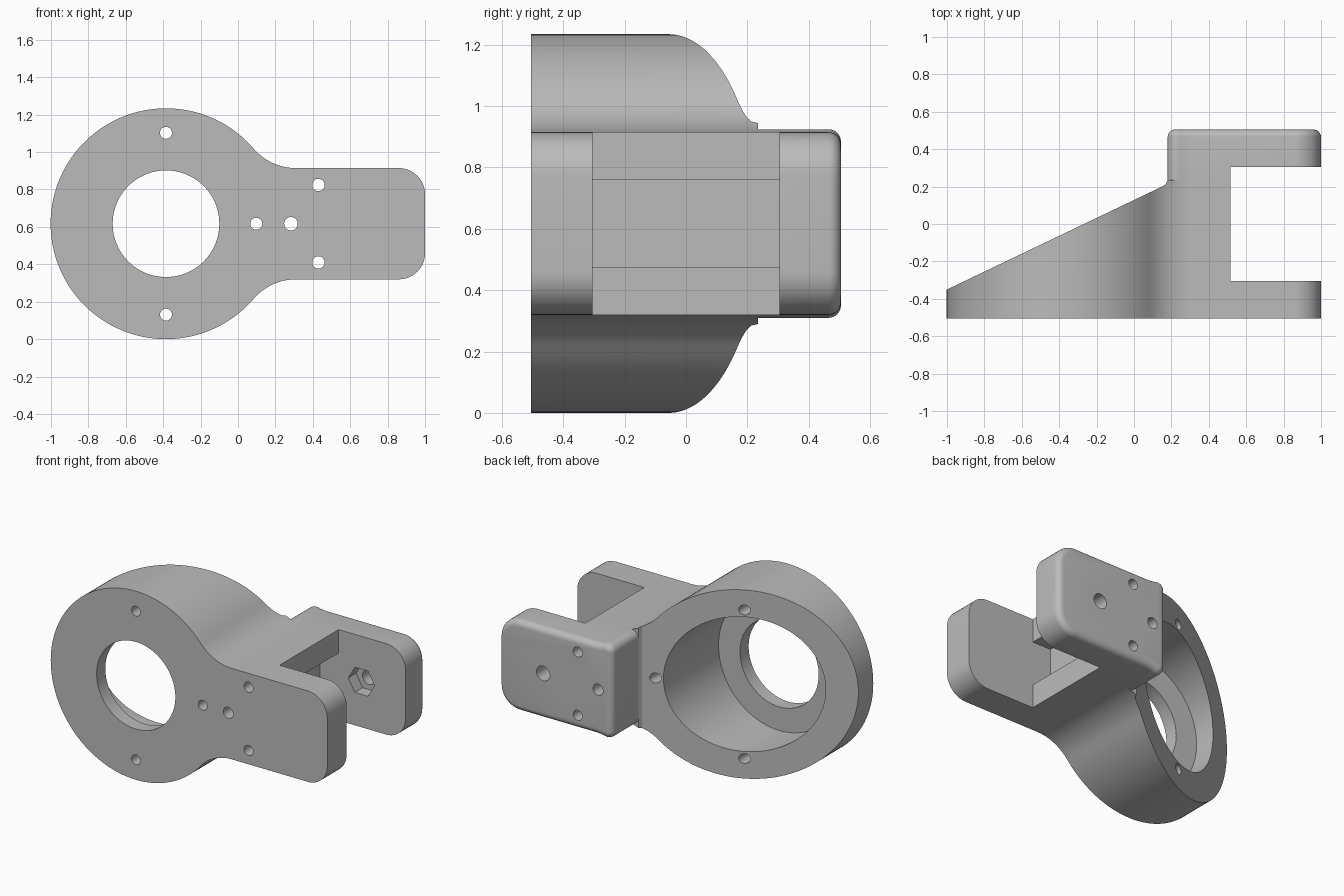
import bpy, bmesh
from math import sin, cos, pi, radians, atan2, acos, hypot

if "Cube" in bpy.data.objects:
    bpy.data.objects.remove(bpy.data.objects["Cube"])

grey = bpy.data.materials.new("plain_grey")
grey.use_nodes = True
colour = (0.5, 0.5, 0.5, 1)
grey.diffuse_color = colour
grey.node_tree.nodes["Principled BSDF"].inputs["Base Color"].default_value = colour

# Main dimensions
RING_X, MID_Z, RING_R = -0.385, 0.617, 0.617
ARM_H, CORNER, FILLET_X = 0.2975, 0.14, 0.31
FRONT, BACK, SEAM = -0.505, 0.505, 0.235
BLOCK_X, ROUND = 0.18, 0.04


def arc(cx, cz, r, start, end, n):
    return [(cx + r * cos(start + (end - start) * i / n),
             cz + r * sin(start + (end - start) * i / n)) for i in range(n + 1)]


def mirrored(half):
    """Close an upper half outline by reflecting it below the middle line."""
    lower = [(x, -z) for x, z in reversed(half) if z > 1e-5]
    return [(x, z + MID_Z) for x, z in half + lower]


def inset(outline, d):
    """Move every edge of a counter-clockwise outline inwards by d."""
    result = []
    for i, (x, z) in enumerate(outline):
        px, pz = outline[i - 1]
        qx, qz = outline[(i + 1) % len(outline)]
        a, b = hypot(x - px, z - pz), hypot(qx - x, qz - z)
        n1 = (-(z - pz) / a, (x - px) / a)
        n2 = (-(qz - z) / b, (qx - x) / b)
        k = d / (1 + n1[0] * n2[0] + n1[1] * n2[1])
        result.append((x + k * (n1[0] + n2[0]), z + k * (n1[1] + n2[1])))
    return result


def loft(name, loops):
    """Skin a stack of equal vertex loops and cap both ends."""
    bm = bmesh.new()
    rows = [[bm.verts.new(p) for p in loop] for loop in loops]
    for low, high in zip(rows, rows[1:]):
        for i in range(len(low)):
            bm.faces.new((low[i - 1], low[i], high[i], high[i - 1]))
    bm.faces.new(rows[0])
    bm.faces.new(rows[-1])
    bmesh.ops.recalc_face_normals(bm, faces=bm.faces)
    mesh = bpy.data.meshes.new(name)
    bm.to_mesh(mesh)
    bm.free()
    mesh.materials.append(grey)
    obj = bpy.data.objects.new(name, mesh)
    bpy.context.collection.objects.link(obj)
    return obj


def along_y(name, outline, *levels):
    return loft(name, [[(x, y, z) for x, z in outline] for y in levels])


def hole(name, x, z, r, y0=-0.8, y1=0.8, sides=32):
    return along_y(name, arc(x, z, r, 0, 2 * pi, sides)[:-1], y0, y1)


def box(name, x0, x1, y0, y1, z0, z1):
    return along_y(name, [(x0, z0), (x1, z0), (x1, z1), (x0, z1)], y0, y1)


# Shared curves of the arm outline
dx = FILLET_X - RING_X
fillet_r = (dx**2 + ARM_H**2 - RING_R**2) / (2 * (RING_R - ARM_H))
fillet_z = ARM_H + fillet_r
touch = atan2(fillet_z, dx)
arm_corner = arc(1 - CORNER, ARM_H - CORNER, CORNER, 0, pi / 2, 12)

# Ring and arm in one extruded outline
ring_outline = mirrored(arm_corner
                        + arc(FILLET_X, fillet_z, fillet_r, 1.5 * pi, pi + touch, 14)
                        + arc(RING_X, 0, RING_R, touch, pi, 48)[1:])
ring_arm = along_y("ring_and_arm", ring_outline, FRONT, SEAM)

# Back block with rounded rear edges
edge_x = 0.24
lean = acos((FILLET_X - edge_x) / fillet_r)
edge_z = fillet_z - fillet_r * sin(lean)
small_r = (edge_x - BLOCK_X) / (1 + cos(lean))
block_outline = mirrored(arm_corner
                         + arc(FILLET_X, fillet_z, fillet_r, 1.5 * pi, pi + lean, 4)
                         + arc(edge_x - small_r * cos(lean), edge_z - small_r * sin(lean),
                               small_r, lean, pi, 8)[1:])
loops = [[(x, SEAM, z) for x, z in block_outline]]
for i in range(7):
    t = radians(15 * i)
    loops.append([(x, BACK - ROUND + ROUND * sin(t), z)
                  for x, z in inset(block_outline, ROUND * (1 - cos(t)))])
back_block = loft("back_block", loops)

# Sloping cut behind the ring
slope = [(-1.2, -0.446), (0.15, 0.2), (0.17, 0.213), (BLOCK_X, SEAM), (BLOCK_X, 0.7), (-1.2, 0.7)]
slope_cut = loft("slope_cutter", [[(x, y, z) for x, y in slope] for z in (-0.2, 1.5)])

# Bore, counterbore, slot, pocket and screw holes
bores = [slope_cut,
         hole("bore_cutter", RING_X, MID_Z, 0.285, sides=96),
         hole("counterbore_cutter", RING_X, MID_Z, 0.44, -0.415, 0.8, 96),
         hole("centre_hole_cutter", 0.098, MID_Z, 0.032)]
for side in (-1, 1):
    bores.append(hole("ring_hole_cutter", RING_X, MID_Z + side * 0.486, 0.032))
shared = [box("slot_cutter", 0.515, 1.3, -0.305, 0.305, -0.2, 1.5),
          box("pocket_cutter", 0.38, 0.6, -0.305, 0.305, 0.473, 0.761),
          hole("arm_hole_cutter", 0.283, MID_Z, 0.036)]
for side in (-1, 1):
    shared.append(hole("arm_hole_cutter", 0.43, MID_Z + side * 0.207, 0.033))
bolt = [hole("bolt_hole_cutter", 0.68, MID_Z, 0.048, 0.2, 0.8),
        hole("nut_recess_cutter", 0.68, MID_Z, 0.095, 0.2, 0.385, 6)]


def carve(obj, cutters):
    for cutter in cutters:
        mod = obj.modifiers.new(cutter.name, 'BOOLEAN')
        mod.operation, mod.solver, mod.object = 'DIFFERENCE', 'EXACT', cutter
    graph = bpy.context.evaluated_depsgraph_get()
    mesh = bpy.data.meshes.new_from_object(obj.evaluated_get(graph))
    obj.modifiers.clear()
    obj.data = mesh


carve(ring_arm, bores + shared)
carve(back_block, shared + bolt)
for cutter in bores + shared + bolt:
    bpy.data.objects.remove(cutter)

# Smooth curved walls, sharp rims
bpy.ops.object.select_all(action='DESELECT')
for obj in (ring_arm, back_block):
    obj.select_set(True)
bpy.context.view_layer.objects.active = ring_arm
bpy.ops.object.shade_smooth_by_angle(angle=radians(30))
